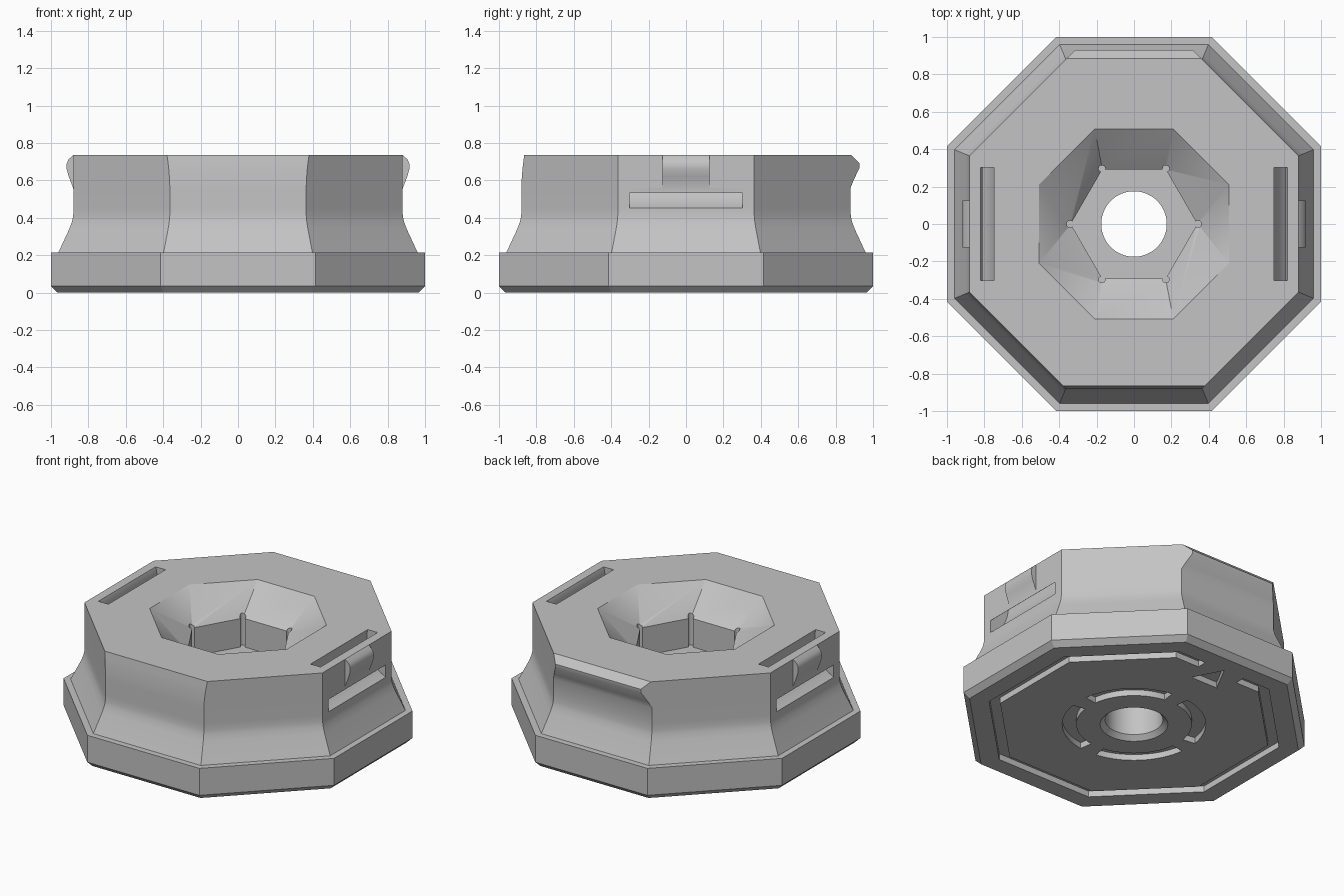
import bpy, bmesh
from math import sin, cos, radians, sqrt
from mathutils import Vector

if "Cube" in bpy.data.objects:
    bpy.data.objects.remove(bpy.data.objects["Cube"], do_unlink=True)

grey = bpy.data.materials.new("plain grey")
grey.use_nodes = True
grey.diffuse_color = (0.55, 0.55, 0.55, 1)
grey.node_tree.nodes["Principled BSDF"].inputs["Base Color"].default_value = (0.55, 0.55, 0.55, 1)

TOP = 0.735


def make(name, verts, faces):
    bm = bmesh.new()
    vs = [bm.verts.new(v) for v in verts]
    for f in faces:
        bm.faces.new([vs[i] for i in f])
    bmesh.ops.recalc_face_normals(bm, faces=bm.faces)
    mesh = bpy.data.meshes.new(name)
    bm.to_mesh(mesh)
    bm.free()
    mesh.materials.append(grey)
    obj = bpy.data.objects.new(name, mesh)
    bpy.context.collection.objects.link(obj)
    return obj


def loft(name, rings):
    """Closed solid through rings that share one vertex count."""
    n = len(rings[0])
    faces = [tuple(range(n)), tuple(range(n * (len(rings) - 1), n * len(rings)))]
    for r in range(len(rings) - 1):
        for i in range(n):
            j = (i + 1) % n
            faces.append((r * n + i, r * n + j, (r + 1) * n + j, (r + 1) * n + i))
    return make(name, [v for ring in rings for v in ring], faces)


def prism(name, outline, lo, hi, along_y=False):
    def place(p, h):
        return (p[0], h, p[1]) if along_y else (p[0], p[1], h)
    return loft(name, [[place(p, h) for p in outline] for h in (lo, hi)])


def polar(r, deg):
    return (r * cos(radians(deg)), r * sin(radians(deg)))


def octagon(side, front=None, back=None):
    """Corners of an octagon given the distance of its sides from the axis."""
    d = [side] * 8
    d[2] = back or side
    d[6] = front or side
    pts = []
    for k in range(8):
        n = Vector(polar(1, 45 * k))
        t = Vector((-n.y, n.x))
        pts.append(n * d[k] + t * (d[(k + 1) % 8] - d[k] * sqrt(0.5)) / sqrt(0.5))
    return pts


def combine(target, tool, operation):
    mod = target.modifiers.new("bool", 'BOOLEAN')
    mod.operation = operation
    mod.solver = 'EXACT'
    mod.object = tool
    bpy.context.view_layer.objects.active = target
    bpy.ops.object.modifier_apply(modifier=mod.name)
    bpy.data.objects.remove(tool, do_unlink=True)


# Octagonal body: chamfered base, ledge, waisted wall, lip on the back side
levels = [
    (0, 0.965, None, None), (0.035, 1, None, None), (0.215, 1, None, None),
    (0.215, 0.96, None, None), (0.34, 0.902, None, None), (0.38, 0.887, None, None),
    (0.41, 0.881, None, None), (0.45, 0.88, None, None),
    (0.56, 0.88, 0.88, 0.88), (0.6, 0.88, 0.879, 0.896), (0.665, 0.88, 0.874, 0.927),
    (0.69, 0.88, 0.871, 0.929), (TOP, 0.88, 0.865, 0.885)]
body = loft("octagonal_body", [[(p.x, p.y, z) for p in octagon(s, f, b)] for z, s, f, b in levels])

# Rounded clips on the left and right sides
clip = [(0.85, 0.72), (0.88, TOP), (0.905, 0.713), (0.916, 0.69), (0.916, 0.66),
        (0.905, 0.62), (0.88, 0.555), (0.85, 0.555)]
for s in (1, -1):
    combine(body, prism("clip", [(s * x, z) for x, z in clip], -0.125, 0.125, True), 'UNION')

# Curved strap slots from the top face out through each side
steps = range(155, 256, 10)
slot = [polar(0.25, a) for a in steps] + [polar(0.18, a) for a in reversed(steps)]
for s in (1, -1):
    outline = [(s * (0.99 + x), 0.675 + z) for x, z in slot]
    combine(body, prism("strap_slot", outline, -0.302, 0.302, True), 'DIFFERENCE')

# Funnel blending an octagonal rim into a hexagonal socket
HEX_R, HEX_TOP, FLOOR = 0.338, 0.57, 0.38
rim = octagon(0.507)
verts = [(p.x, p.y, z) for z in (0.8, TOP) for p in rim]
verts += [(*polar(HEX_R, 60 * j), HEX_TOP) for j in range(6)]
faces = [tuple(range(8)), tuple(range(16, 22))]
faces += [(i, (i + 1) % 8, 8 + (i + 1) % 8, 8 + i) for i in range(8)]
hex_of = [0, 1, 2, 3, 3, 4, 5, 0]
for i in range(8):
    j = (i + 1) % 8
    a, b = 16 + hex_of[i], 16 + hex_of[j]
    faces.append((8 + i, 8 + j, b))
    if a != b:
        faces.append((8 + i, b, a))
combine(body, make("funnel", verts, faces), 'DIFFERENCE')

hexagon = [polar(HEX_R, 60 * j) for j in range(6)]
combine(body, prism("hex_socket", hexagon, FLOOR, HEX_TOP + 0.02), 'DIFFERENCE')

# Round reliefs in the socket corners
for j in range(6):
    cx, cy = polar(HEX_R + 0.004, 60 * j)
    circle = [(cx + x, cy + y) for x, y in (polar(0.018, a) for a in range(0, 360, 24))]
    combine(body, prism("corner_relief", circle, FLOOR, 0.85), 'DIFFERENCE')

# Bore with a countersunk lower mouth
bore = [(-0.03, 0.235), (0.03, 0.175), (FLOOR + 0.03, 0.175)]
combine(body, loft("bore", [[(*polar(r, 6 * i), z) for i in range(60)] for z, r in bore]), 'DIFFERENCE')

# Grooves in the underside: broken ring, open octagon and arrow
DEPTH = 0.04


def groove(name, outline):
    combine(body, prism(name, outline, -0.05, DEPTH), 'DIFFERENCE')


for q in range(4):
    arc = [90 * q + 8 + 74 * i / 14 for i in range(15)]
    groove("ring_groove", [polar(0.435, a) for a in arc] + [polar(0.35, a) for a in reversed(arc)])


def open_octagon(d):
    pts = [tuple(p) for p in octagon(d)]
    return [(-0.15, d)] + pts[2:] + pts[:2] + [(0.15, d)]


groove("octagon_groove", open_octagon(0.85) + open_octagon(0.785)[::-1])
groove("arrow_groove", [(-0.1, 0.66), (0.1, 0.66), (0, 0.85)])

# Smooth the curved walls, keep the corners crisp
bpy.ops.object.select_all(action='DESELECT')
body.select_set(True)
bpy.context.view_layer.objects.active = body
bpy.ops.object.shade_smooth_by_angle(angle=radians(30))
